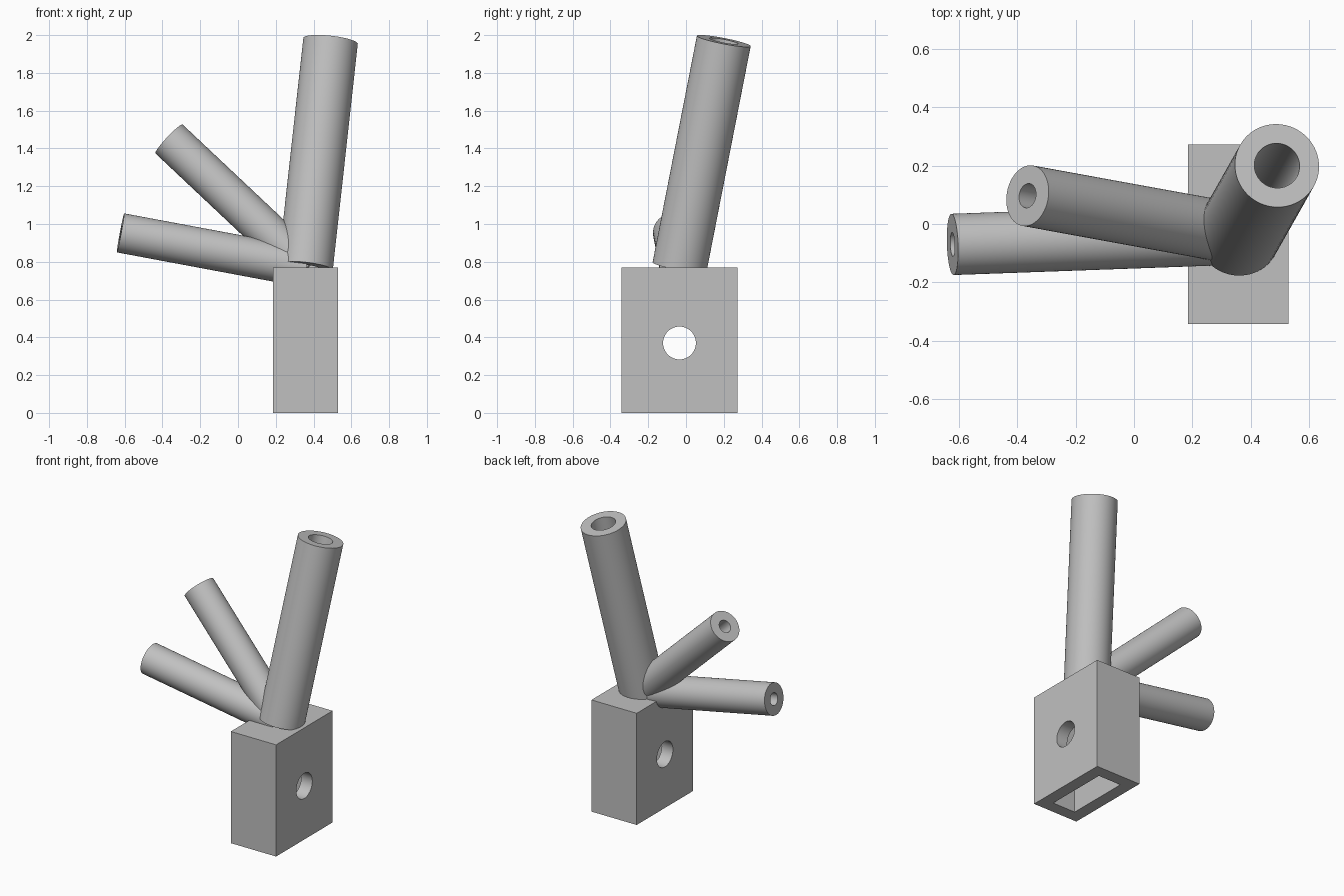
import bpy
import bmesh
import math
from mathutils import Matrix, Vector

default = bpy.data.objects.get("Cube")
if default:
    bpy.data.objects.remove(default, do_unlink=True)

# One plain grey for every part
grey = bpy.data.materials.new("plain_grey")
grey.use_nodes = True
colour = (0.53, 0.53, 0.53, 1)
grey.diffuse_color = colour
grey.node_tree.nodes["Principled BSDF"].inputs["Base Color"].default_value = colour


def add_object(name, bm):
    bmesh.ops.recalc_face_normals(bm, faces=bm.faces)
    mesh = bpy.data.meshes.new(name)
    bm.to_mesh(mesh)
    bm.free()
    mesh.materials.append(grey)
    obj = bpy.data.objects.new(name, mesh)
    bpy.context.scene.collection.objects.link(obj)
    return obj


def activate(obj):
    bpy.ops.object.select_all(action="DESELECT")
    obj.select_set(True)
    bpy.context.view_layer.objects.active = obj


def box(name, low, high):
    low, high = Vector(low), Vector(high)
    bm = bmesh.new()
    place = Matrix.Translation((low + high) / 2) @ Matrix.Diagonal((*(high - low), 1))
    bmesh.ops.create_cube(bm, size=1, matrix=place)
    return add_object(name, bm)


def cut(target, cutter):
    cutter.hide_render = True
    mod = target.modifiers.new("cut", "BOOLEAN")
    mod.operation = "DIFFERENCE"
    mod.solver = "EXACT"
    mod.object = cutter
    activate(target)
    bpy.ops.object.modifier_apply(modifier=mod.name)
    bpy.data.objects.remove(cutter, do_unlink=True)


def tube(name, start, end, radius, bore, sides=64):
    """Open pipe from start to end: a rectangular wall section spun round the axis."""
    axis = Vector(end) - Vector(start)
    turn = Matrix.Translation(start) @ axis.to_track_quat("Z", "Y").to_matrix().to_4x4()
    bm = bmesh.new()
    section = [(radius, 0), (radius, axis.length), (bore, axis.length), (bore, 0)]
    rings = []
    for r, z in section:
        angles = [math.tau * i / sides for i in range(sides)]
        rings.append([bm.verts.new(turn @ Vector((r * math.cos(a), r * math.sin(a), z)))
                      for a in angles])
    for k, ring in enumerate(rings):
        other = rings[(k + 1) % len(rings)]
        for i in range(sides):
            j = (i + 1) % sides
            bm.faces.new((ring[i], ring[j], other[j], other[i]))
    obj = add_object(name, bm)
    activate(obj)
    bpy.ops.object.shade_smooth_by_angle(angle=math.radians(30))
    return obj


# Socket block: hollow from below, with a cross hole through both wide walls
low, high = Vector((0.185, -0.342, 0)), Vector((0.53, 0.273, 0.77))
centre = (low + high) / 2
wall = 0.085
block = box("socket_block", low, high)
cut(block, box("pocket_cutter", (low.x + wall, low.y + wall, -0.1),
               (high.x - wall, high.y - wall, high.z - wall)))

bm = bmesh.new()
bmesh.ops.create_cone(bm, cap_ends=True, segments=64, radius1=0.087, radius2=0.087, depth=1,
                      matrix=Matrix.Translation((centre.x, centre.y, 0.37))
                      @ Matrix.Rotation(math.pi / 2, 4, "Y"))
cut(block, add_object("hole_cutter", bm))
activate(block)
bpy.ops.object.shade_smooth_by_angle(angle=math.radians(30))

# Three pipes fanning out from the middle of the block's top
hub = Vector((centre.x, centre.y, high.z))
tube("main_pipe", hub, (0.49, 0.2, 1.969), 0.145, 0.078)
tube("upper_branch_pipe", hub, (-0.365, 0.097, 1.45), 0.105, 0.042)
tube("lower_branch_pipe", hub, (-0.622, -0.07, 0.953), 0.105, 0.041)
